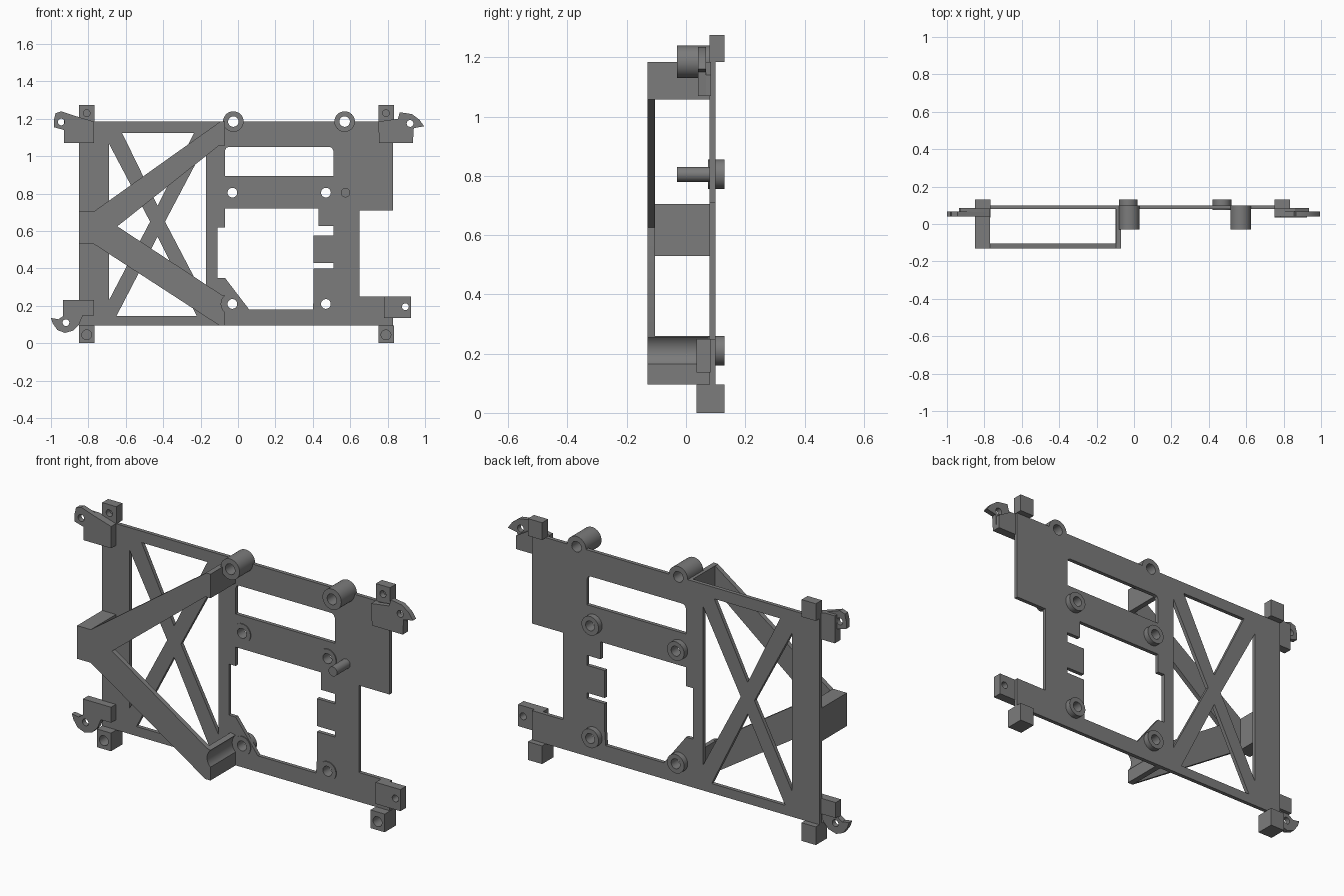
import bpy
import math

grey = bpy.data.materials.new("grey plastic")
grey.diffuse_color = (0.2, 0.2, 0.2, 1)


def arc(cx, cz, r, a0=0, a1=360, n=32):
    """Points on an arc in the x-z plane; a full circle leaves out the repeated end point."""
    steps = n if abs(a1 - a0) == 360 else n + 1
    angles = [math.radians(a0 + (a1 - a0) * i / n) for i in range(steps)]
    return [(cx + r * math.cos(a), cz + r * math.sin(a)) for a in angles]


def rect(x0, x1, z0, z1):
    return [(x0, z0), (x1, z0), (x1, z1), (x0, z1)]


def slab(name, y0, y1, outline, *holes):
    """Solid with an x-z outline and holes, running from y0 to y1."""
    curve = bpy.data.curves.new(name, 'CURVE')
    curve.dimensions = '2D'
    curve.fill_mode = 'BOTH'
    curve.extrude = (y1 - y0) / 2
    for loop in (outline, *holes):
        s = curve.splines.new('POLY')
        s.points.add(len(loop) - 1)
        for p, (x, z) in zip(s.points, loop):
            p.co = (x, z, 0, 1)
        s.use_cyclic_u = True
    temp = bpy.data.objects.new(name + "_curve", curve)
    bpy.context.collection.objects.link(temp)
    deps = bpy.context.evaluated_depsgraph_get()
    mesh = bpy.data.meshes.new_from_object(temp.evaluated_get(deps))
    bpy.data.objects.remove(temp)
    for v in mesh.vertices:
        x, z, d = v.co
        v.co = (x, (y0 + y1) / 2 - d, z)
    mesh.materials.clear()
    mesh.materials.append(grey)
    obj = bpy.data.objects.new(name, mesh)
    bpy.context.collection.objects.link(obj)
    return obj


bosses = [(-0.025, 1.185), (0.57, 1.185)]
standoffs = [(x, z) for x in (-0.03, 0.47) for z in (0.21, 0.805)]

# Base plate with notched right side, windows and cross-braced bay
plate_outline = [(-0.85, 0.095), (0.83, 0.095), (0.83, 0.25), (0.65, 0.25),
                 (0.65, 0.71), (0.83, 0.71), (0.83, 1.185)]
for bx, bz in reversed(bosses):
    plate_outline += arc(bx, bz, 0.05, 360, 180, 16)
plate_outline.append((-0.85, 1.185))
upper_window = [(-0.05, 0.895), (0.51, 0.895), (0.51, 1.03), (0.503, 1.044), (0.49, 1.05),
                (-0.05, 1.05), (-0.063, 1.044), (-0.07, 1.03), (-0.07, 0.895)]
main_window = [(-0.07, 0.72), (-0.07, 0.62), (-0.11, 0.62), (-0.11, 0.35), (-0.07, 0.35),
               (0.06, 0.18), (0.40, 0.18), (0.405, 0.25), (0.405, 0.40), (0.51, 0.40),
               (0.51, 0.43), (0.405, 0.43), (0.405, 0.575), (0.51, 0.575), (0.51, 0.595),
               (0.51, 0.628), (0.43, 0.628), (0.43, 0.72)]
bay = [
    [(-0.69, 0.23), (-0.47, 0.65), (-0.69, 1.067)],
    [(-0.17, 0.23), (-0.17, 1.067), (-0.39, 0.65)],
    [(-0.62, 1.125), (-0.43, 0.735), (-0.235, 1.125)],
    [(-0.65, 0.145), (-0.22, 0.145), (-0.43, 0.57)],
]
slab("base_plate", 0.08, 0.10, plate_outline, upper_window, main_window, *bay,
     *[arc(x, z, 0.026) for x, z in standoffs])

# Screw bosses on the top edge and standoffs on the back
for x, z in bosses:
    slab("top_boss", -0.03, 0.10, arc(x, z, 0.055), arc(x, z, 0.028))
for x, z in standoffs:
    slab("standoff", 0.075, 0.13, arc(x, z, 0.05), arc(x, z, 0.026))
slab("locating_pin", -0.03, 0.085, arc(0.575, 0.805, 0.025))

# Raised V-shaped strap and its three legs
groove = arc(-0.03, 0.21, 0.06, 228, 132, 12)
slab("v_strap", -0.13, -0.105,
     [(-0.85, 0.53), (-0.77, 0.53), (-0.10, 0.095), (-0.07, 0.095)] + groove +
     [(-0.09, 0.26), (-0.645, 0.625), (-0.10, 1.058), (-0.07, 1.058), (-0.07, 1.185),
      (-0.095, 1.185), (-0.77, 0.705), (-0.85, 0.705)])
slab("strap_left_leg", -0.13, 0.081, rect(-0.85, -0.77, 0.53, 0.705))
slab("strap_top_leg", -0.13, 0.081, rect(-0.097, -0.07, 1.058, 1.185))
slab("strap_bottom_leg", -0.13, 0.081,
     [(-0.10, 0.095), (-0.07, 0.095)] + groove + [(-0.10, 0.26)])

# Corner blocks with blind holes
for x0 in (-0.85, 0.75):
    x1, xc = x0 + 0.083, x0 + 0.041
    slab("bottom_block", 0.035, 0.11, rect(x0, x1, 0, 0.096), arc(xc, 0.045, 0.026))
    slab("bottom_block_back", 0.11, 0.13, rect(x0, x1, 0, 0.096))
    slab("top_block", 0.08, 0.11, rect(x0, x1, 1.184, 1.275), arc(xc, 1.23, 0.018))
    slab("top_block_back", 0.11, 0.13, rect(x0, x1, 1.184, 1.275))

# Corner mounting tabs
slab("top_left_tab", 0.065, 0.085,
     [(-0.93, 1.07), (-0.77, 1.07), (-0.77, 1.185), (-0.87, 1.215), (-0.93, 1.215)])
slab("top_left_hook", 0.04, 0.067,
     [(-0.985, 1.155), (-0.93, 1.14), (-0.93, 1.07), (-0.77, 1.07), (-0.77, 1.185),
      (-0.87, 1.215), (-0.945, 1.24), (-0.975, 1.23), (-0.985, 1.19)],
     arc(-0.945, 1.183, 0.018))
slab("top_right_tab", 0.065, 0.085,
     [(0.755, 1.07), (0.935, 1.07), (0.935, 1.14), (0.86, 1.185), (0.75, 1.185)])
slab("top_right_hook", 0.04, 0.067,
     [(0.755, 1.07), (0.935, 1.07), (0.94, 1.15), (0.995, 1.16), (0.97, 1.195),
      (0.93, 1.225), (0.865, 1.235), (0.855, 1.2), (0.75, 1.185)],
     arc(0.92, 1.175, 0.018))
slab("bottom_right_tab", 0.035, 0.082, rect(0.78, 0.925, 0.136, 0.25),
     arc(0.895, 0.195, 0.018))
slab("bottom_left_tab", 0.065, 0.085, rect(-0.935, -0.77, 0.148, 0.23))
slab("bottom_left_hook", 0.04, 0.067,
     [(-1.0, 0.135), (-0.99, 0.105), (-0.965, 0.07), (-0.925, 0.055), (-0.88, 0.068),
      (-0.85, 0.1), (-0.83, 0.148), (-0.77, 0.148), (-0.77, 0.23), (-0.935, 0.23),
      (-0.935, 0.145), (-0.96, 0.128)],
     arc(-0.92, 0.11, 0.018))

# Smooth the round walls, keep the edges crisp
bpy.ops.object.select_all(action='SELECT')
bpy.context.view_layer.objects.active = bpy.context.selected_objects[0]
bpy.ops.object.shade_smooth_by_angle(angle=math.radians(30))
